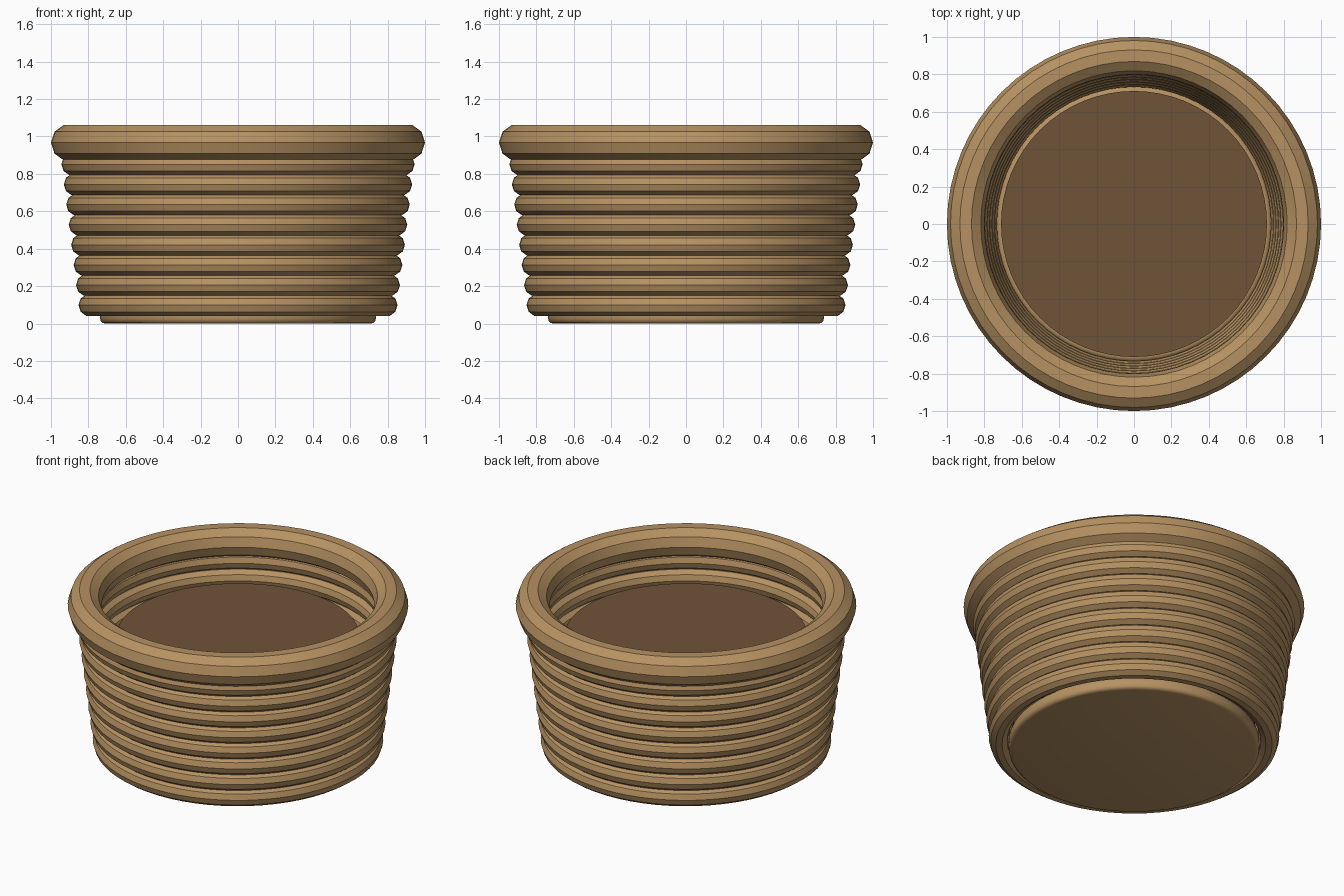
import bpy
import math

cube = bpy.data.objects.get("Cube")
if cube:
    bpy.data.objects.remove(cube, do_unlink=True)


def material(name, color):
    mat = bpy.data.materials.new(name)
    mat.use_nodes = True
    mat.diffuse_color = (*color, 1)
    mat.node_tree.nodes["Principled BSDF"].inputs["Base Color"].default_value = (*color, 1)
    return mat


tan = material("tan_wicker", (0.47, 0.287, 0.122))
brown = material("brown_filling", (0.16, 0.088, 0.04))


def finish(name, mat):
    obj = bpy.context.object
    obj.name = name
    obj.data.materials.append(mat)
    return obj


def coil(name, z, major, minor):
    """Ten-sided ring lying flat, crisp along its length."""
    bpy.ops.mesh.primitive_torus_add(
        location=(0, 0, z), major_radius=major, minor_radius=minor,
        major_segments=64, minor_segments=10)
    bpy.ops.object.shade_smooth_by_angle(angle=math.radians(30))
    return finish(name, tan)


def disc(name, bottom, top, radius, mat):
    bpy.ops.mesh.primitive_cylinder_add(
        vertices=64, radius=radius, depth=top - bottom,
        location=(0, 0, (bottom + top) / 2))
    return finish(name, mat)


# Stacked coils of the wall, widening upwards
for i in range(8):
    coil(f"wall_coil_{i + 1}", 0.098 + 0.1076 * i, 0.793 + 0.0131 * i, 0.06)

# Thick rim
coil("rim", 0.967, 0.9, 0.1)

# Base plate with a softened edge
base = disc("base", 0.0, 0.08, 0.737, tan)
bevel = base.modifiers.new("soft_edge", "BEVEL")
bevel.width = 0.025
bevel.segments = 3
bpy.ops.object.shade_smooth()

# Filling inside the basket
disc("filling", 0.07, 0.775, 0.711, brown)
bpy.ops.object.shade_smooth_by_angle(angle=math.radians(30))
